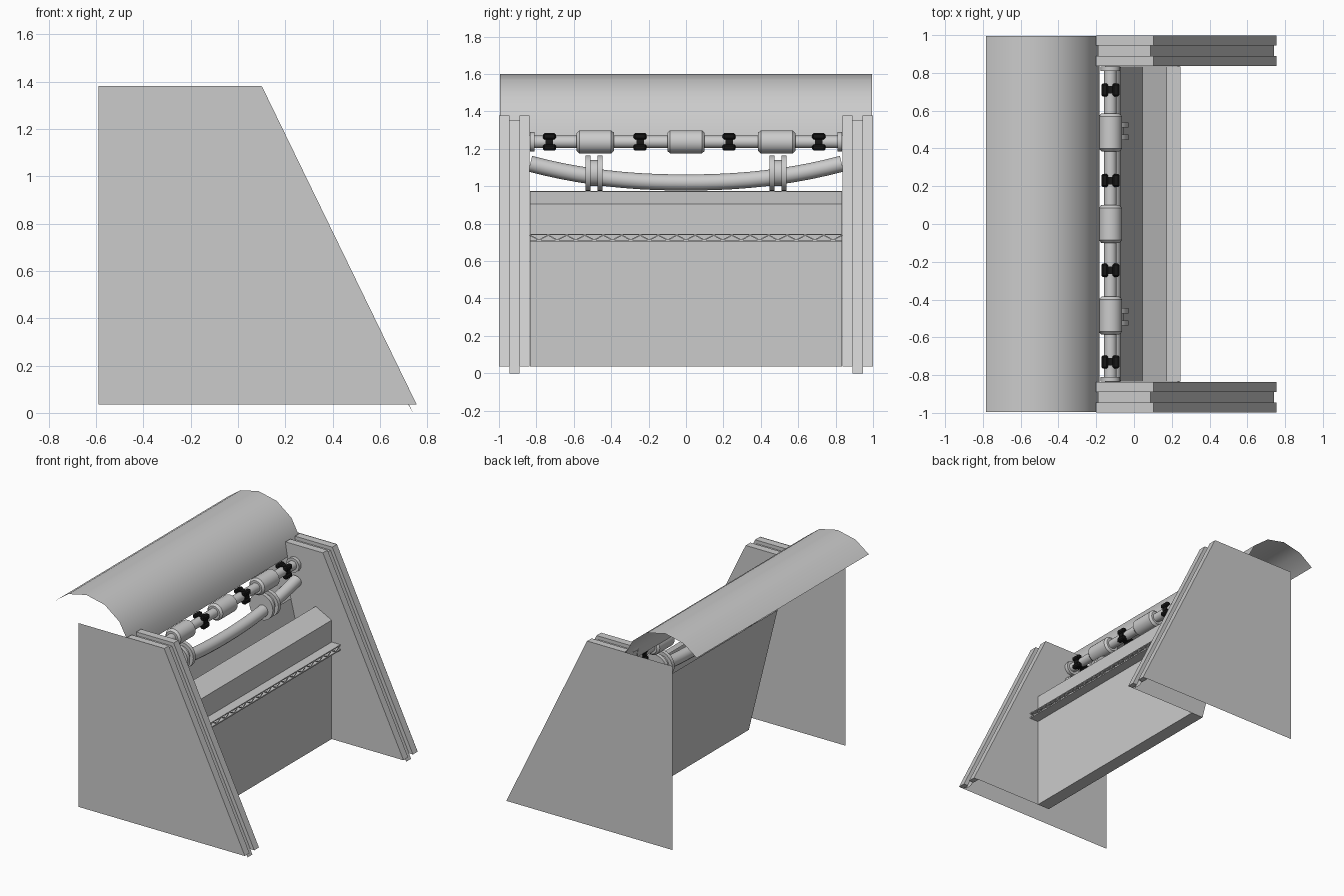
import bpy, bmesh, math
from mathutils import Vector, Matrix

if "Cube" in bpy.data.objects:
    bpy.data.objects.remove(bpy.data.objects["Cube"])


def finish(name, bm, smooth=None, mat=None, normals=True):
    if normals:
        bmesh.ops.recalc_face_normals(bm, faces=bm.faces)
    me = bpy.data.meshes.new(name)
    bm.to_mesh(me)
    bm.free()
    ob = bpy.data.objects.new(name, me)
    bpy.context.collection.objects.link(ob)
    if mat:
        me.materials.append(mat)
    if smooth:
        bpy.ops.object.select_all(action='DESELECT')
        ob.select_set(True)
        bpy.context.view_layer.objects.active = ob
        bpy.ops.object.shade_smooth_by_angle(angle=math.radians(smooth))
    return ob


def sheet(name, pts, y0, y1, smooth=None):
    """Open xz profile swept along y as a single surface."""
    bm = bmesh.new()
    a = [bm.verts.new((x, y0, z)) for x, z in pts]
    b = [bm.verts.new((x, y1, z)) for x, z in pts]
    for i in range(len(pts) - 1):
        bm.faces.new((a[i], a[i + 1], b[i + 1], b[i]))
    return finish(name, bm, smooth)


def prism(name, pts, y0, y1):
    """Closed xz outline extruded along y (flat panel when y0 == y1)."""
    bm = bmesh.new()
    f = bm.faces.new([bm.verts.new((x, y0, z)) for x, z in pts])
    if y0 != y1:
        r = bmesh.ops.extrude_face_region(bm, geom=[f])
        vs = [v for v in r['geom'] if isinstance(v, bmesh.types.BMVert)]
        bmesh.ops.translate(bm, verts=vs, vec=(0, y1 - y0, 0))
    return finish(name, bm)


def lathe(name, prof, x, y, z, seg=24, mat=None):
    """(offset along y, radius) profile spun about the y axis."""
    bm = bmesh.new()
    rings = [[bm.verts.new((x + r * math.cos(2 * math.pi * k / seg), y + d,
                            z + r * math.sin(2 * math.pi * k / seg)))
              for k in range(seg)] for d, r in prof]
    for p, q in zip(rings, rings[1:]):
        for k in range(seg):
            n = (k + 1) % seg
            bm.faces.new((p[k], p[n], q[n], q[k]))
    bm.faces.new(rings[0])
    bm.faces.new(rings[-1])
    return finish(name, bm, 35, mat)


def add_box(bm, c, size, rot=0.0):
    m = (Matrix.Translation(c) @ Matrix.Rotation(rot, 4, 'X')
         @ Matrix.Diagonal((*size, 1)))
    return bmesh.ops.create_cube(bm, size=1, matrix=m)['verts']


# Side walls: outer panel, inner panel, layered edge rails
OUTER = [(-.59, .035), (-.59, 1.38), (.10, 1.38), (.755, .035)]
INNER = [(-.20, 1.375), (.10, 1.375), (.75, .035), (.076, .035), (-.157, .975)]
RAIL = [(-.20, 1.378), (.102, 1.378), (.755, .035), (.715, .035),
        (.086, 1.335), (-.20, 1.335)]
CORE = [(-.19, 1.352), (.088, 1.352), (.74, .0), (.72, .034),
        (.075, 1.335), (-.19, 1.335)]
for s, side in ((-1, 'front'), (1, 'back')):
    prism(side + '_outer_panel', OUTER, s, s)
    prism(side + '_inner_panel', INNER, s * .835, s * .835)
    prism(side + '_outer_rail', RAIL, s * .945, s * .999)
    prism(side + '_middle_rail', CORE, s * .89, s * .945)
    prism(side + '_inner_rail', RAIL, s * .836, s * .89)

# Hopper body: sloped lip, front face, bottom, leaning back plate
sheet('hopper_body', [(.044, .972), (.174, .905), (.174, .035), (.076, .035),
                      (-.157, .975)], -.835, .835)

# Curved hood
hood = [(-.53 + .347 * math.cos(math.radians(a)), 1.253 + .347 * math.sin(math.radians(a)))
        for a in (3, 17, 40, 65, 90, 115, 137)]
sheet('curved_hood', hood, -.995, .995, 40)

# Lattice ledge on the body front
bm = bmesh.new()
add_box(bm, (.2095, 0, .7415), (.071, 1.67, .007))
add_box(bm, (.2095, 0, .7075), (.071, 1.67, .009))
n, h = 34, .026
step = 1.67 / n
ang = math.atan2(h, step)
for i in range(n):
    add_box(bm, (.236, -.835 + step * (i + .5), .725),
            (.012, math.hypot(step, h), .006), ang if i % 2 else -ang)
finish('lattice_ledge', bm)

# Drive shaft with couplings and end flanges
SX, SZ = -.125, 1.237
lathe('drive_shaft', [(-.835, .033), (.835, .033)], SX, 0, SZ)
for i, y in enumerate((-.485, 0, .485)):
    lathe(f'coupling_{i}', [(-.1, .048), (-.085, .062), (.085, .062), (.1, .048)], SX, y, SZ)
for i, s in enumerate((-1, 1)):
    lathe(f'shaft_flange_{i}', [(-.013, .052), (.013, .052)], SX, s * .822, SZ)

# Black joints
black = bpy.data.materials.new('black')
black.diffuse_color = (.008, .008, .008, 1)
black.use_nodes = True
black.node_tree.nodes["Principled BSDF"].inputs["Base Color"].default_value = black.diffuse_color
for i, y in enumerate((-.73, -.245, .23, .71)):
    lathe(f'joint_core_{i}', [(-.02, .036), (-.02, .041), (.02, .041), (.02, .036)],
          SX, y, SZ, 16, black)
    bm = bmesh.new()
    for sx in (-1, 1):
        for sz in (-1, 1):
            add_box(bm, (SX + sx * .03, y, SZ + sz * .03), (.036, .07, .034))
    bmesh.ops.bevel(bm, geom=bm.edges[:], offset=.008, segments=1, affect='EDGES')
    finish(f'joint_lugs_{i}', bm, None, black)

# Sagging pipe
cu = bpy.data.curves.new('sagging_pipe', 'CURVE')
cu.dimensions = '3D'
cu.bevel_depth = .043
cu.bevel_resolution = 4
cu.use_fill_caps = True
sp = cu.splines.new('POLY')
N = 20
sp.points.add(N)
for i, p in enumerate(sp.points):
    y = -.833 + 1.666 * i / N
    p.co = (-.112, y, 1.02 + .1 * abs(y / .833) ** 2.2, 1)
sp.use_smooth = True
bpy.context.collection.objects.link(bpy.data.objects.new('sagging_pipe', cu))

# Pipe clamps: two discs joined by a hub
for i, s in enumerate((-1, 1)):
    lathe(f'pipe_clamp_{i}', [(-.046, .095), (-.018, .095), (-.018, .07),
                              (.018, .07), (.018, .095), (.046, .095)],
          -.125, s * .492, 1.07)
